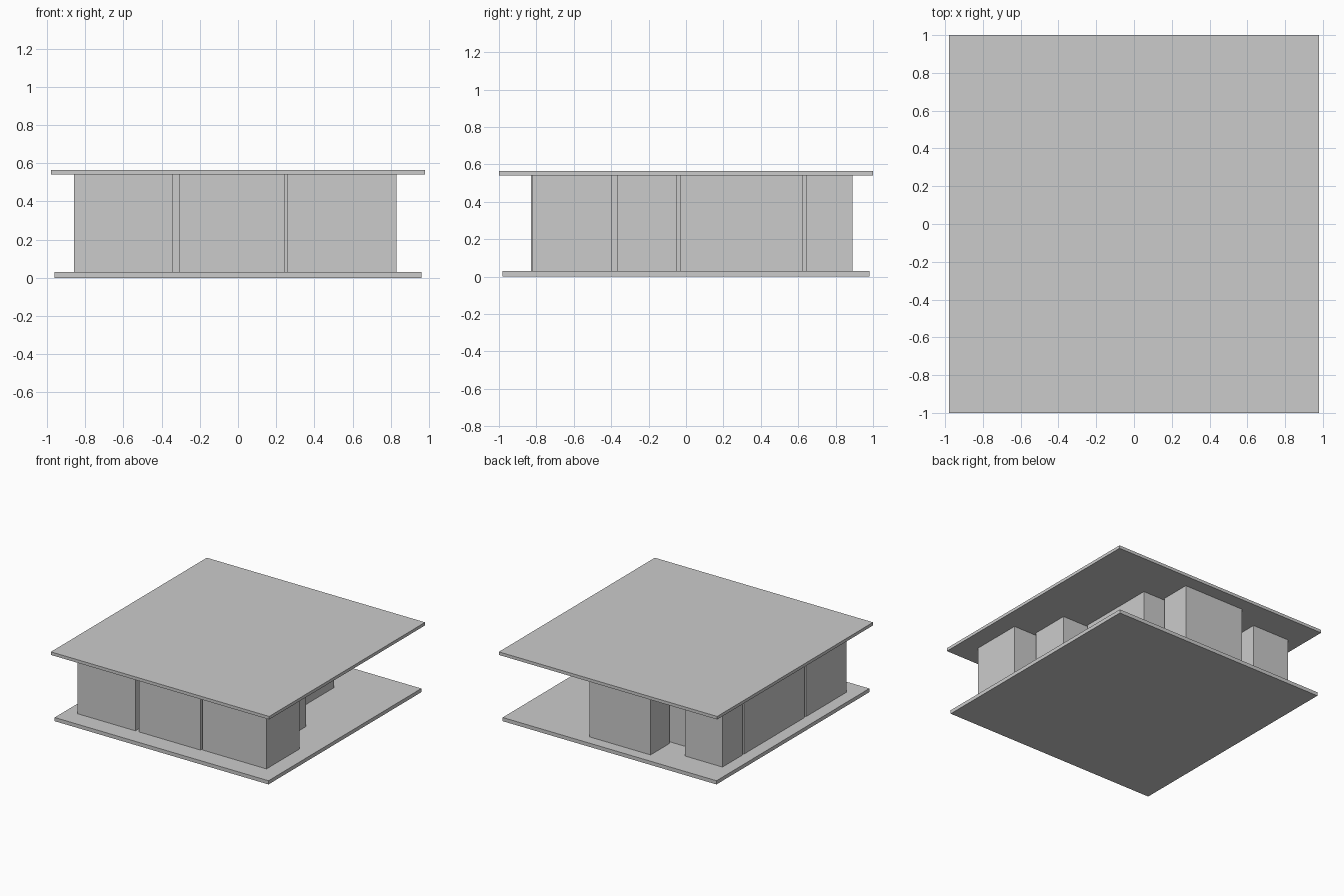
import bpy

if "Cube" in bpy.data.objects:
    bpy.data.objects.remove(bpy.data.objects["Cube"])


def box(name, x0, x1, y0, y1, z0=0.03, z1=0.54):
    """Axis-aligned block from its limits."""
    bpy.ops.mesh.primitive_cube_add(
        size=1, location=((x0 + x1) / 2, (y0 + y1) / 2, (z0 + z1) / 2))
    obj = bpy.context.object
    obj.name = name
    obj.scale = (x1 - x0, y1 - y0, z1 - z0)
    bpy.ops.object.transform_apply(location=False, rotation=False, scale=True)
    return obj


# Floor and roof slabs
box("floor_slab", -0.96, 0.96, -0.98, 0.98, 0.0, 0.03)
box("roof_slab", -0.98, 0.98, -1.0, 1.0, 0.54, 0.565)

# Room blocks between the slabs: x0, x1, y0, y1
rooms = {
    "front_left_room": (-0.86, -0.34, -0.83, -0.31),
    "front_middle_room": (-0.31, 0.245, -0.83, -0.395),
    "front_right_room": (0.257, 0.83, -0.82, -0.395),
    "corridor_room": (-0.31, 0.645, -0.365, -0.047),
    "left_room": (-0.86, -0.525, -0.29, 0.485),
    "central_room": (-0.5, 0.425, -0.033, 0.622),
    "back_left_room": (-0.86, -0.525, 0.503, 0.76),
    "back_middle_room": (-0.305, 0.243, 0.645, 0.89),
}
for name, limits in rooms.items():
    box(name, *limits)
